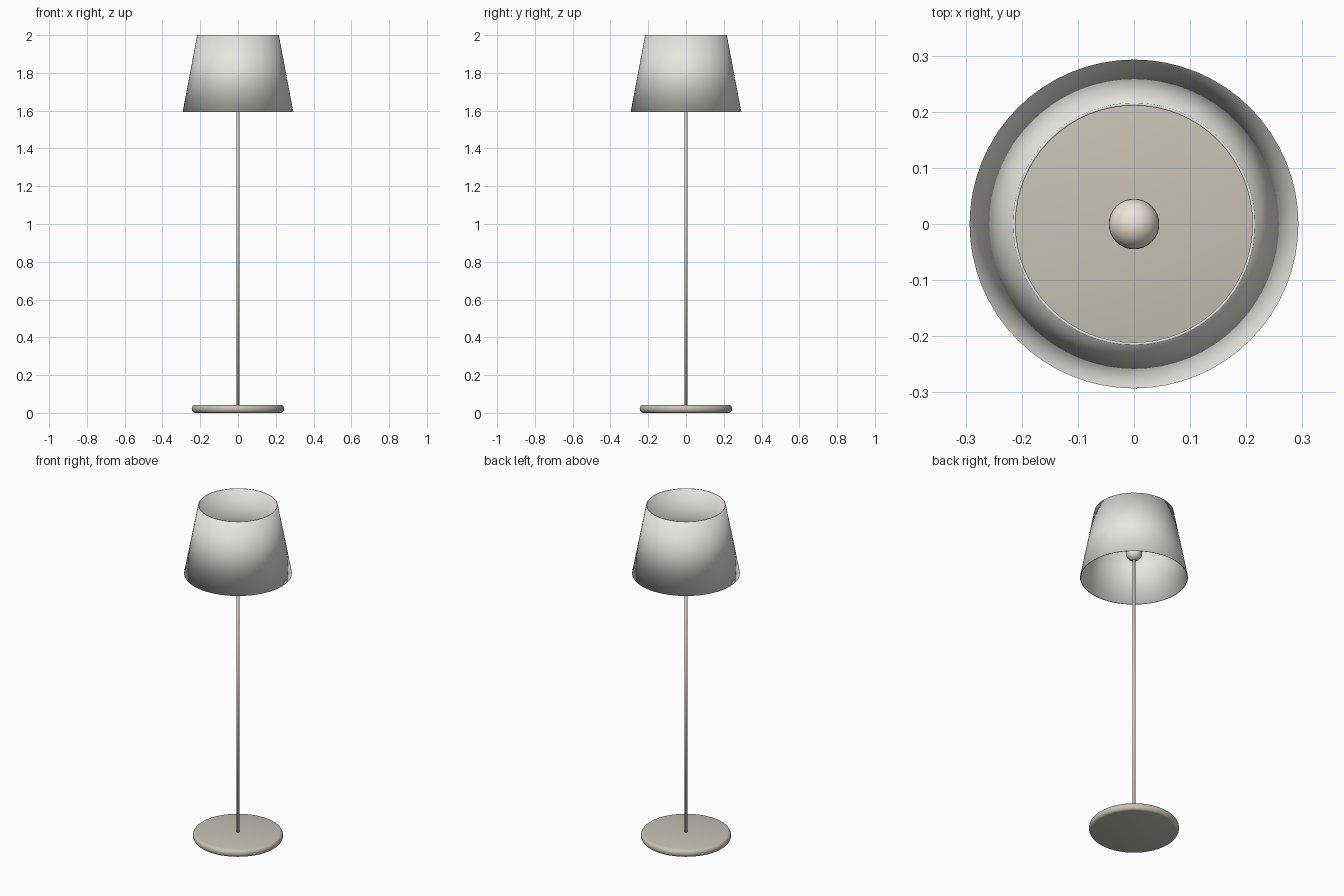
import bpy, bmesh, math

if "Cube" in bpy.data.objects:
    bpy.data.objects.remove(bpy.data.objects["Cube"])


def material(name, rgb):
    m = bpy.data.materials.new(name)
    m.diffuse_color = (*rgb, 1)
    m.use_nodes = True
    m.node_tree.nodes["Principled BSDF"].inputs["Base Color"].default_value = m.diffuse_color
    return m


def lathe(name, profile, mat, closed=False, segments=64):
    """Spin a list of (radius, z) points around the z axis."""
    bm = bmesh.new()
    rings = []
    for r, z in profile:
        if r == 0:
            rings.append([bm.verts.new((0, 0, z))] * segments)
        else:
            rings.append([bm.verts.new((r * math.cos(2 * math.pi * i / segments),
                                        r * math.sin(2 * math.pi * i / segments), z))
                          for i in range(segments)])
    pairs = list(zip(rings, rings[1:]))
    if closed:
        pairs.append((rings[-1], rings[0]))
    for a, b in pairs:
        for i in range(segments):
            j = (i + 1) % segments
            corners = list(dict.fromkeys((a[i], a[j], b[j], b[i])))
            bm.faces.new(corners)
    bmesh.ops.recalc_face_normals(bm, faces=bm.faces)
    for f in bm.faces:
        f.smooth = True
    mesh = bpy.data.meshes.new(name)
    bm.to_mesh(mesh)
    bm.free()
    mesh.materials.append(mat)
    ob = bpy.data.objects.new(name, mesh)
    bpy.context.collection.objects.link(ob)
    return ob


metal = material("brushed_metal", (0.58, 0.54, 0.47))
fabric = material("fabric", (0.80, 0.79, 0.75))
glass = material("warm_glass", (0.85, 0.78, 0.70))

# Disc base with a rounded rim
H, R, ROUND = 0.043, 0.245, 0.018
rim = [(R - ROUND + ROUND * math.cos(a), H / 2 + H / 2 * math.sin(a))
       for a in (math.radians(-90 + 22.5 * k) for k in range(9))]
lathe("base", [(0, 0)] + rim + [(0, H)], metal)

# Thin pole
lathe("pole", [(0, 0.03), (0.009, 0.03), (0.009, 1.71), (0, 1.71)], metal, segments=32)

# Round bulb on top of the pole
BR, BZ = 0.045, 1.745
arc = [(BR * math.sin(math.pi * k / 16), BZ - BR * math.cos(math.pi * k / 16))
       for k in range(1, 16)]
lathe("bulb", [(0, BZ - BR)] + arc + [(0, BZ + BR)], glass, segments=32)

# Tapered, open, thin-walled shade
lathe("shade", [(0.293, 1.592), (0.216, 2.0), (0.211, 2.0), (0.288, 1.592)],
      fabric, closed=True)
